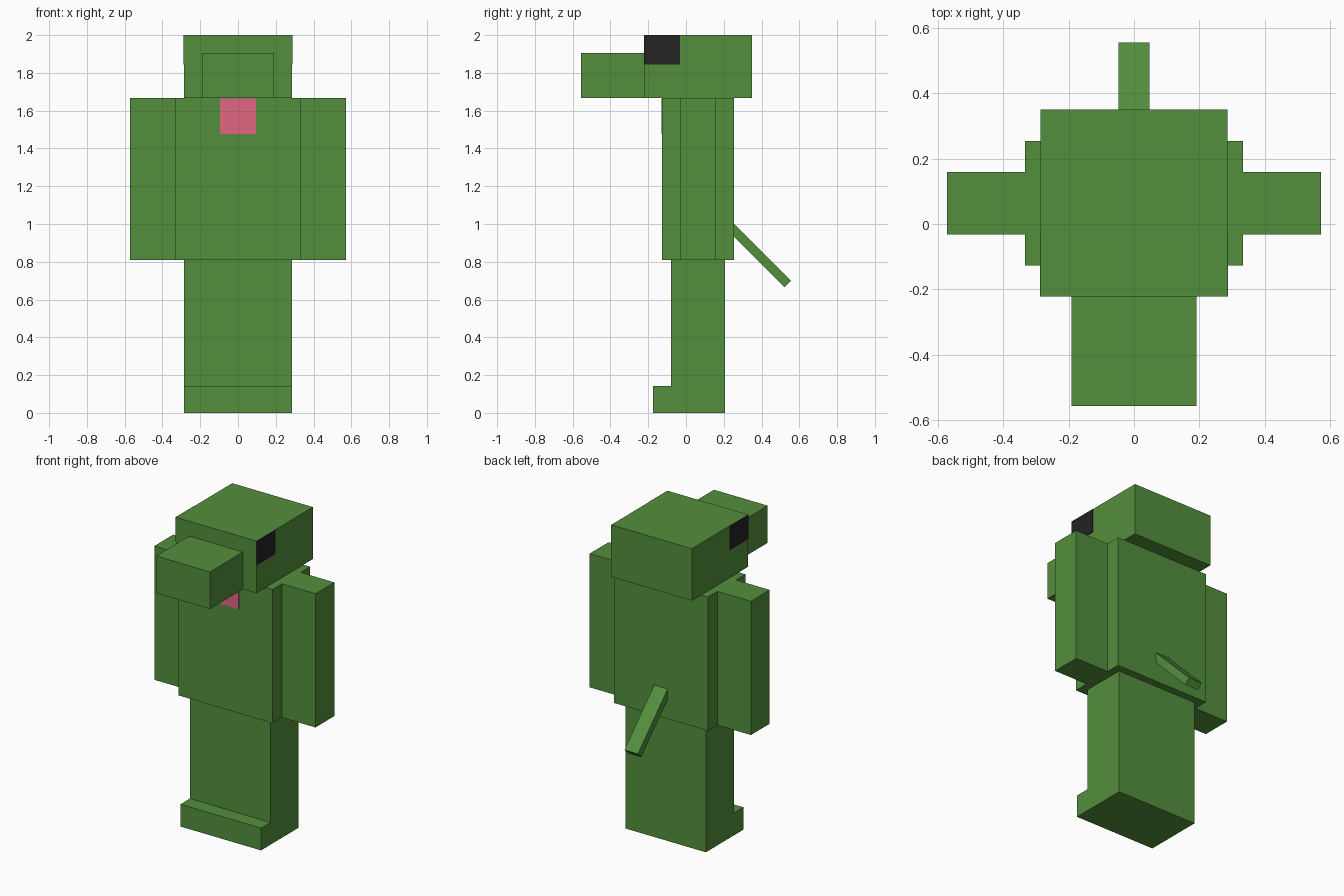
import bpy
import bmesh
from math import radians

cube = bpy.data.objects.get("Cube")
if cube:
    bpy.data.objects.remove(cube, do_unlink=True)

U = 2 / 42          # one block unit
Y0 = 0.0635         # centre line of the body in depth


def material(name, colour):
    mat = bpy.data.materials.new(name)
    mat.use_nodes = True
    mat.diffuse_color = (*colour, 1)
    mat.node_tree.nodes["Principled BSDF"].inputs["Base Color"].default_value = (*colour, 1)
    return mat


green = material("leaf green", (0.0887, 0.275, 0.0467))
black = material("eye black", (0.017, 0.017, 0.017))
pink = material("throat pink", (0.75, 0.136, 0.223))


def add_object(name, bm, mat):
    bmesh.ops.recalc_face_normals(bm, faces=bm.faces)
    mesh = bpy.data.meshes.new(name)
    bm.to_mesh(mesh)
    bm.free()
    mesh.materials.append(mat)
    obj = bpy.data.objects.new(name, mesh)
    bpy.context.collection.objects.link(obj)
    return obj


def box(name, xs, ys, zs, mat=green):
    """Box between two limits on each axis."""
    bm = bmesh.new()
    bmesh.ops.create_cube(bm, size=1)
    for v in bm.verts:
        v.co = [lim[0] if c < 0 else lim[1] for c, lim in zip(v.co, (xs, ys, zs))]
    return add_object(name, bm, mat)


def side_profile(name, points, half_width, mat=green):
    """Outline in depth and height, extruded across the width."""
    bm = bmesh.new()
    face = bm.faces.new([bm.verts.new((-half_width, y, z)) for y, z in points])
    out = bmesh.ops.extrude_face_region(bm, geom=[face])
    verts = [g for g in out["geom"] if isinstance(g, bmesh.types.BMVert)]
    bmesh.ops.translate(bm, verts=verts, vec=(2 * half_width, 0, 0))
    return add_object(name, bm, mat)


hip, shoulder, crown = 17 * U, 35 * U, 42 * U
head_front = Y0 - 6 * U

# Legs and feet as one stepped block
front, back = Y0 - 3 * U, Y0 + 3 * U
toe = front - 2 * U
side_profile("legs_and_feet", [(toe, 0), (back, 0), (back, hip), (front, hip),
                               (front, 3 * U), (toe, 3 * U)], 6 * U)

# Torso with throat patch under the snout
chest = Y0 - 4 * U
box("torso", (-7 * U, 7 * U), (chest, Y0 + 4 * U), (hip, shoulder))
box("throat_patch", (-2 * U, 2 * U), (chest - 0.002, chest + 0.002),
    (shoulder - 4 * U, shoulder - 0.001), pink)

# Head and snout
box("head", (-6 * U, 6 * U), (head_front, Y0 + 6 * U), (shoulder, crown))
box("snout", (-4 * U, 4 * U), (head_front - 7 * U, head_front), (shoulder, 40 * U))

# Arms and eyes on both sides
for side, label in ((1, "left"), (-1, "right")):
    box(label + "_arm", sorted((side * 7 * U, side * 12 * U)),
        (Y0 - 2 * U, Y0 + 2 * U), (hip, shoulder))
    box(label + "_eye", sorted((side * (6 * U - 0.002), side * (6 * U + 0.002))),
        (head_front, head_front + 4 * U), (1.845, crown), black)

# Tail slanting down from the back
tail = box("tail", (-U, U), (-0.45, 0), (-U / 2, U / 2))
tail.location = (0, 0.538, 0.683)
tail.rotation_euler.x = radians(-45)
